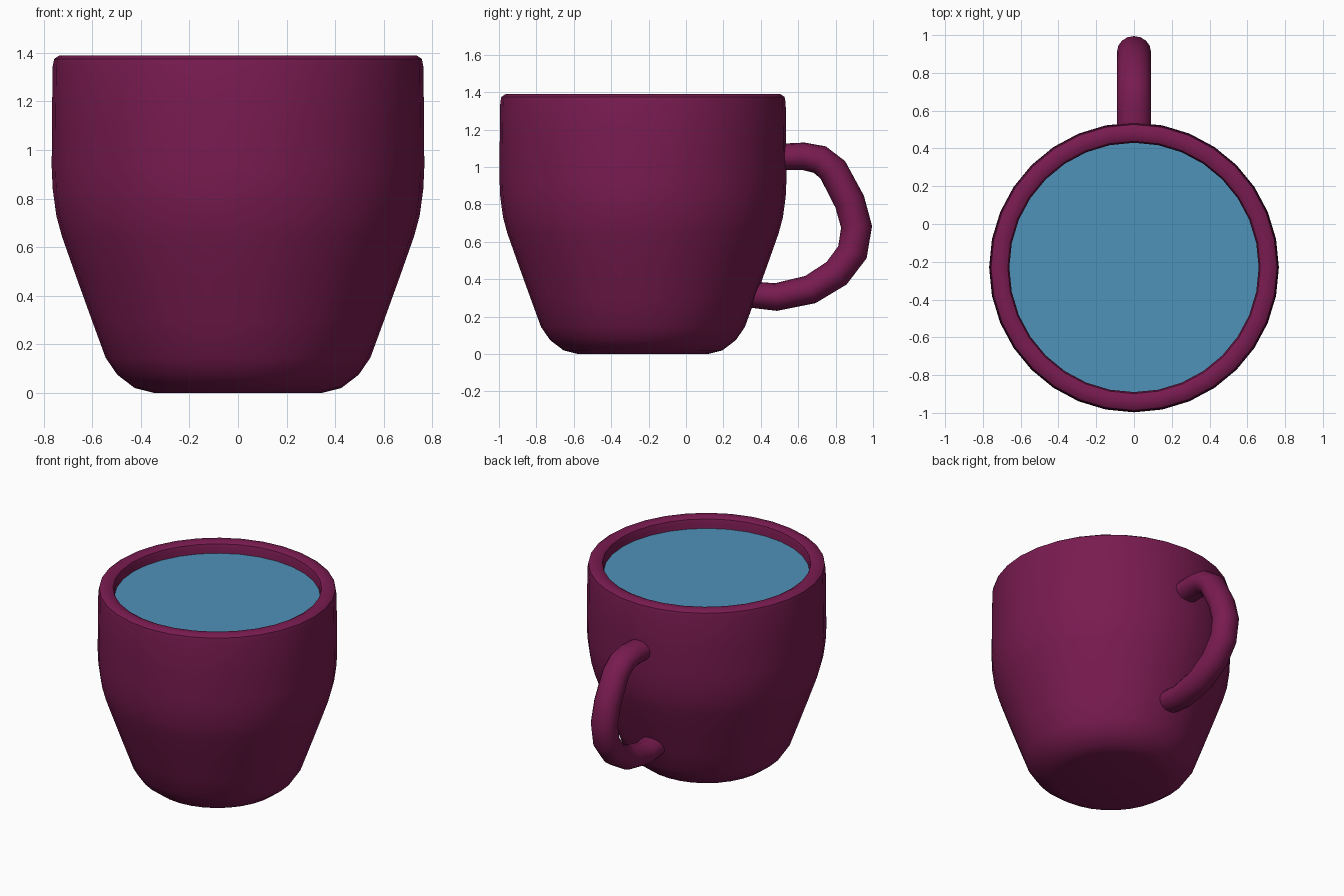
import bpy, math
from mathutils import Vector

if "Cube" in bpy.data.objects:
    bpy.data.objects.remove(bpy.data.objects["Cube"])

CY = -0.23   # cup axis in y
SEG = 32


def material(name, color):
    m = bpy.data.materials.new(name)
    m.diffuse_color = (*color, 1)
    m.use_nodes = True
    m.node_tree.nodes["Principled BSDF"].inputs["Base Color"].default_value = m.diffuse_color
    return m


def make(name, verts, faces, mat, angle=40):
    me = bpy.data.meshes.new(name)
    me.from_pydata(verts, [], faces)
    me.materials.append(mat)
    ob = bpy.data.objects.new(name, me)
    bpy.context.collection.objects.link(ob)
    bpy.ops.object.select_all(action='DESELECT')
    ob.select_set(True)
    bpy.context.view_layer.objects.active = ob
    bpy.ops.object.shade_smooth_by_angle(angle=math.radians(angle))
    return ob


def bridge(rings, n):
    return [(r * n + i, r * n + (i + 1) % n, (r + 1) * n + (i + 1) % n, (r + 1) * n + i)
            for r in range(rings - 1) for i in range(n)]


def circle(r, z):
    return [(r * math.cos(2 * math.pi * i / SEG), CY + r * math.sin(2 * math.pi * i / SEG), z)
            for i in range(SEG)]


glaze = material("plum_glaze", (0.19, 0.011, 0.08))
blue = material("blue_liquid", (0.078, 0.287, 0.479))

# Cup body: outer wall, rounded rim, inner wall and floor
profile = [(0.345, 0), (0.425, 0.02), (0.497, 0.075), (0.545, 0.145), (0.60, 0.295),
           (0.665, 0.475), (0.725, 0.645), (0.748, 0.73), (0.763, 0.84), (0.767, 0.93),
           (0.766, 1.12), (0.763, 1.345), (0.757, 1.375), (0.735, 1.39),
           (0.69, 1.39), (0.668, 1.378), (0.66, 1.35), (0.66, 0.93), (0.63, 0.70),
           (0.50, 0.32), (0.42, 0.16), (0.32, 0.11)]
verts = [v for r, z in profile for v in circle(r, z)]
faces = bridge(len(profile), SEG)
last = (len(profile) - 1) * SEG
faces += [tuple(reversed(range(SEG))), tuple(range(last, last + SEG))]
make("cup_body", verts, faces, glaze)

# Liquid surface
make("liquid", circle(0.66, 1.315), [tuple(range(SEG))], blue)

# Handle: oval tube swept along a path in the yz plane
path = [Vector(p) for p in [(0.47, 1.053), (0.63, 1.057), (0.715, 1.04), (0.785, 0.985),
                            (0.875, 0.815), (0.912, 0.68), (0.89, 0.545), (0.805, 0.432),
                            (0.665, 0.345), (0.48, 0.305), (0.33, 0.32)]]
N = 16
verts = []
for k, p in enumerate(path):
    t = (path[min(k + 1, len(path) - 1)] - path[max(k - 1, 0)]).normalized()
    out = Vector((-t.y, t.x))
    half = 0.07 + 0.013 * math.sin(math.pi * k / (len(path) - 1))
    for i in range(N):
        a = 2 * math.pi * i / N
        q = p + out * half * math.sin(a)
        verts.append((0.09 * math.cos(a), q.x, q.y))
faces = [f[::-1] for f in bridge(len(path), N)]
last = (len(path) - 1) * N
faces += [tuple(range(N)), tuple(reversed(range(last, last + N)))]
handle = make("handle", verts, faces, glaze, 60)

# Consistent outward normals
import bmesh
for ob in (handle, bpy.data.objects["cup_body"]):
    bm = bmesh.new()
    bm.from_mesh(ob.data)
    bmesh.ops.recalc_face_normals(bm, faces=bm.faces)
    bm.to_mesh(ob.data)
    bm.free()
